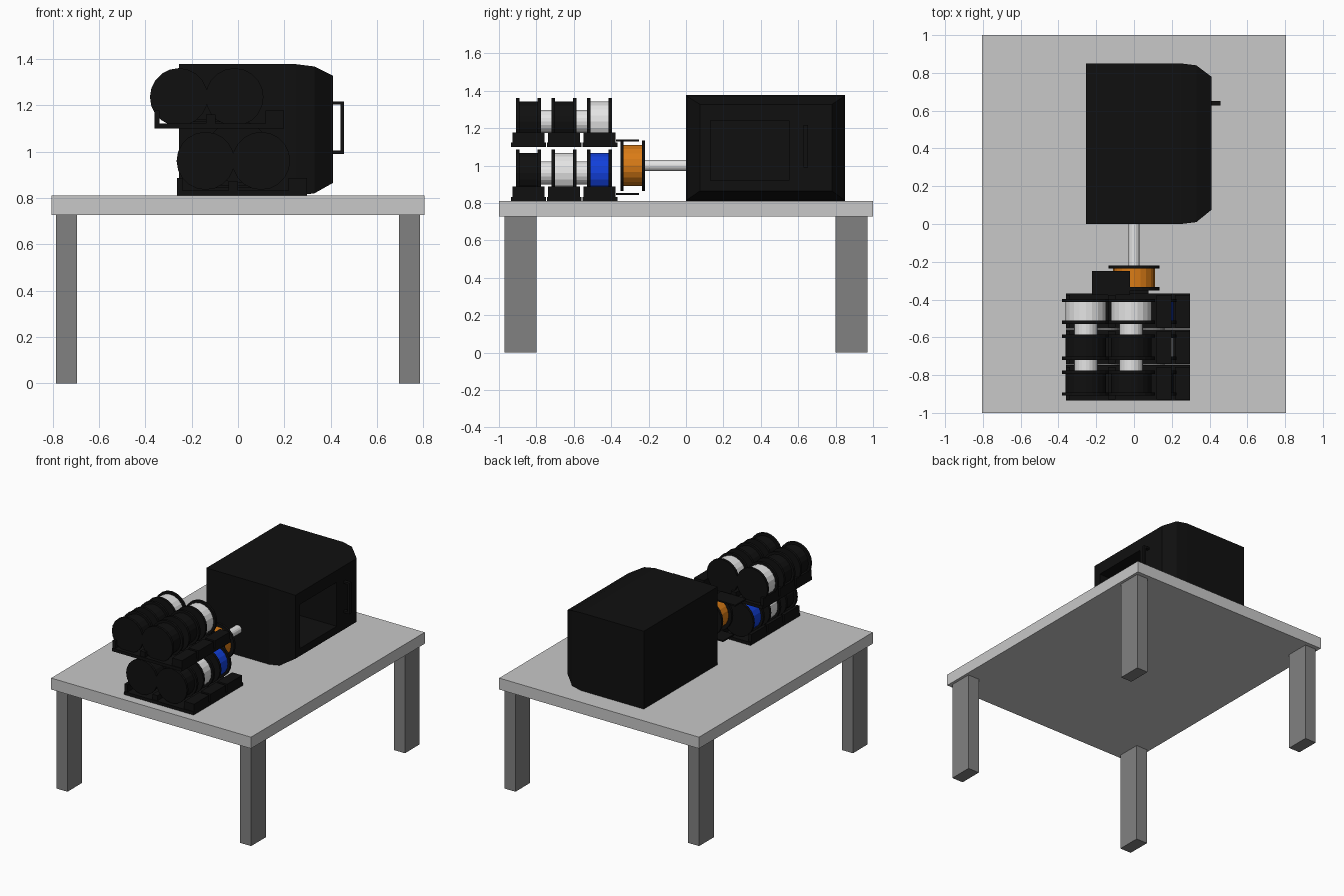
import bpy, bmesh, math
from mathutils import Matrix

if "Cube" in bpy.data.objects:
    bpy.data.objects.remove(bpy.data.objects["Cube"])


def material(name, rgb):
    m = bpy.data.materials.new(name)
    m.diffuse_color = (*rgb, 1)
    m.use_nodes = True
    m.node_tree.nodes["Principled BSDF"].inputs["Base Color"].default_value = m.diffuse_color
    return m


GREY = material("light grey", (0.58, 0.58, 0.58))
DARK = material("mid grey", (0.22, 0.22, 0.22))
BLACK = material("black", (0.005, 0.005, 0.005))
WHITE = material("white", (0.78, 0.78, 0.78))
BLUE = material("blue", (0.006, 0.05, 0.7))
ORANGE = material("orange", (0.7, 0.2, 0.008))


def finish(bm, name, mat):
    bmesh.ops.recalc_face_normals(bm, faces=bm.faces)
    mesh = bpy.data.meshes.new(name)
    bm.to_mesh(mesh)
    bm.free()
    mesh.materials.append(mat)
    ob = bpy.data.objects.new(name, mesh)
    bpy.context.collection.objects.link(ob)
    return ob


def box(name, x, y, z, mat):
    """Box from (min, max) ranges."""
    bm = bmesh.new()
    size = [b - a for a, b in (x, y, z)]
    mid = [(a + b) / 2 for a, b in (x, y, z)]
    bmesh.ops.create_cube(bm, size=1, matrix=Matrix.Translation(mid) @ Matrix.Diagonal((*size, 1)))
    return finish(bm, name, mat)


def rod(name, x, z, y0, y1, r, mat, sides=20):
    """Cylinder lying along y."""
    bm = bmesh.new()
    bmesh.ops.create_cone(bm, cap_ends=True, segments=sides, radius1=r, radius2=r, depth=y1 - y0,
                          matrix=Matrix.Translation((x, (y0 + y1) / 2, z)) @ Matrix.Rotation(math.pi / 2, 4, 'X'))
    return finish(bm, name, mat)


def spool(name, x, y, z, mat, r=0.125, fill=0.108):
    """Two flanges with wound filament between."""
    for side in (-1, 1):
        c = y + side * 0.0575
        rod(name + "_flange", x, z, c - 0.009, c + 0.009, r, BLACK)
    rod(name + "_filament", x, z, y - 0.05, y + 0.05, fill, mat)


# Table
box("table_top", (-0.805, 0.805), (-1, 1), (0.727, 0.81), GREY)
for sx in (-1, 1):
    for sy in (-1, 1):
        box("table_leg", sorted((sx * 0.695, sx * 0.785)), sorted((sy * 0.80, sy * 0.97)), (0, 0.727), DARK)

# Machine housing: rectangular rings along x, ending in a recessed opening
rings = [(-0.255, 0, 0.85, 0.81, 1.377),
         (0.25, 0, 0.85, 0.81, 1.377),
         (0.33, 0.01, 0.84, 0.82, 1.367),
         (0.41, 0.075, 0.78, 0.865, 1.327),
         (0.41, 0.13, 0.55, 0.92, 1.24),
         (0.0, 0.13, 0.55, 0.92, 1.24)]
bm = bmesh.new()
loops = [[bm.verts.new((x, y, z)) for y, z in ((y0, z0), (y1, z0), (y1, z1), (y0, z1))]
         for x, y0, y1, z0, z1 in rings]
for a, b in zip(loops, loops[1:]):
    for i in range(4):
        j = (i + 1) % 4
        bm.faces.new((a[i], a[j], b[j], b[i]))
bm.faces.new(loops[0])
bm.faces.new(loops[-1])
finish(bm, "housing", BLACK)

# Door handle
box("handle_grip", (0.443, 0.457), (0.628, 0.652), (0.99, 1.217), BLACK)
for z in (0.99, 1.203):
    box("handle_arm", (0.405, 0.443), (0.628, 0.652), (z, z + 0.014), BLACK)

# Feed spool on its shaft
rod("feed_shaft", 0, 1.0, -0.34, 0.005, 0.03, WHITE, 16)
spool("feed_spool", 0, -0.285, 1.0, ORANGE, 0.135, 0.11)

# Two spool racks, the upper one shifted left; colours run front to rear
racks = [("lower", 0.0, 0.81, (BLACK, WHITE, BLUE)),
         ("upper", -0.1, 1.10, (BLACK, BLACK, WHITE))]
for level, dx, z, colours in racks:
    if level == "upper":
        dx = -0.098
    axle_z = z + (0.15 if level == "lower" else 0.135)
    spool_x = (-0.14, 0.10) if level == "lower" else (-0.255, -0.015)
    for i, mat in enumerate(colours):
        y = -0.8425 + i * 0.19
        # tray with raised left wall, centre divider and right motor box
        box(level + "_tray", (-0.263 + dx, 0.297 + dx), (y - 0.092, y + 0.095), (z, z + 0.022), BLACK)
        for name, x0, x1, h in (("wall", -0.263, -0.24, 0.077), ("divider", -0.04, 0.0, 0.06),
                                ("motor_box", 0.217, 0.297, 0.077)):
            box(f"{level}_tray_{name}", (x0 + dx, x1 + dx), (y - 0.086, y + 0.086),
                (z + 0.02, z + h), BLACK)
        for x in spool_x:
            spool(level + "_spool", x, y, axle_z, mat)
    for x in spool_x:
        rod(level + "_axle", x, axle_z, -0.89, -0.415, 0.062, WHITE)

# Thin guide plates behind each rack
box("upper_guide_plate", (-0.222, -0.02), (-0.375, -0.25), (1.128, 1.138), BLACK)
box("lower_guide_plate", (-0.124, 0.078), (-0.375, -0.25), (0.843, 0.853), BLACK)
